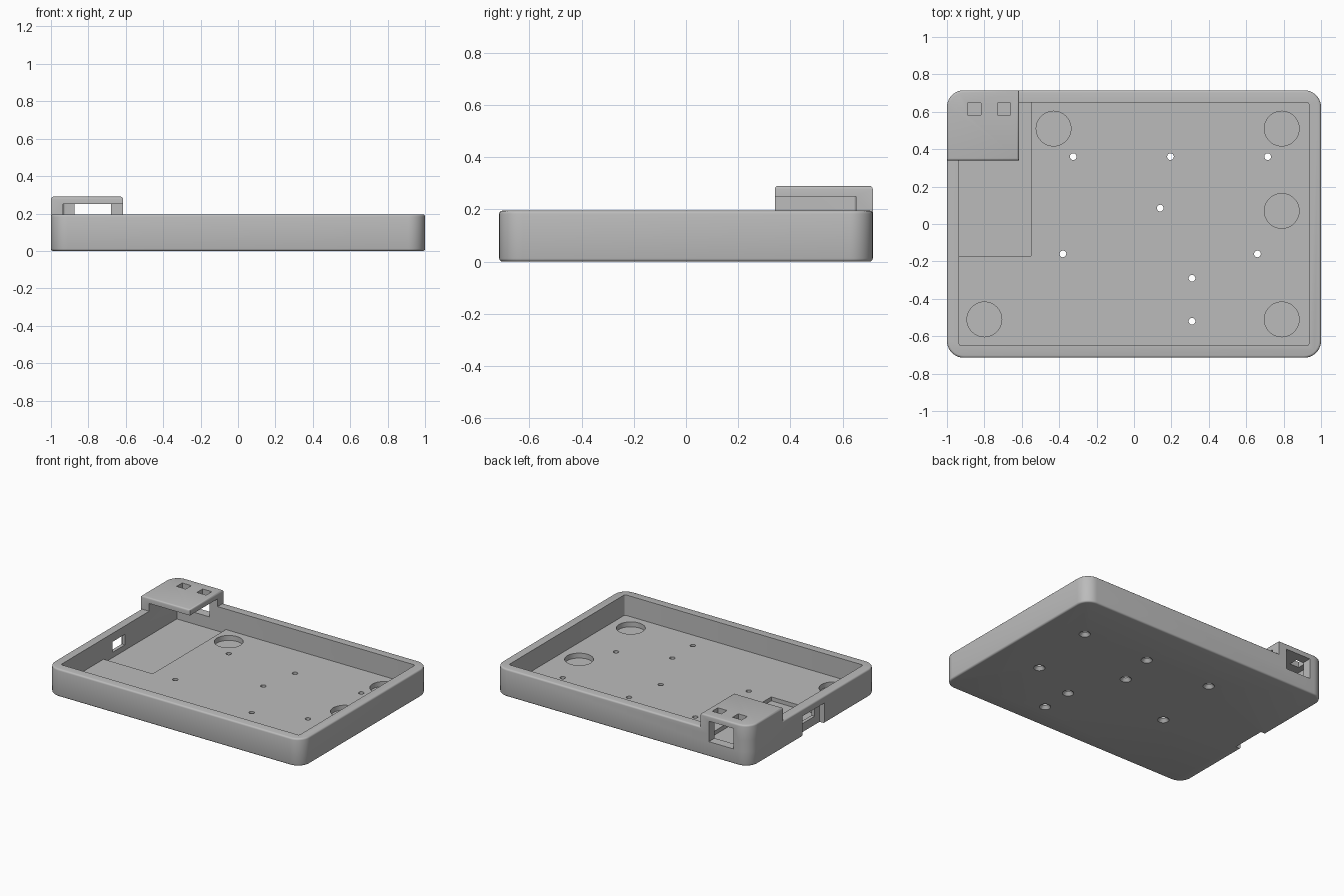
import bpy, bmesh, math

cube = bpy.data.objects.get("Cube")
if cube:
    bpy.data.objects.remove(cube)

grey = bpy.data.materials.new("mid_grey")
grey.use_nodes = True
COLOUR = (0.5, 0.5, 0.5, 1)
grey.diffuse_color = COLOUR
grey.node_tree.nodes["Principled BSDF"].inputs["Base Color"].default_value = COLOUR

X, Y, WALL, RIM, FLOOR, TOP = 1.0, 0.715, 0.065, 0.195, 0.05, 0.29


def outline(x0, x1, y0, y1, radii, steps=10):
    """Counter-clockwise rectangle with a radius for each corner."""
    corners = [(x0, y0, 1, 1), (x1, y0, -1, 1), (x1, y1, -1, -1), (x0, y1, 1, -1)]
    points = []
    for i, ((x, y, sx, sy), r) in enumerate(zip(corners, radii)):
        if r == 0:
            points.append((x, y))
            continue
        for k in range(steps + 1):
            a = math.pi * (1 + i / 2 + k / steps / 2)
            points.append((x + sx * r + r * math.cos(a), y + sy * r + r * math.sin(a)))
    return points


def make_object(name, bm):
    bmesh.ops.recalc_face_normals(bm, faces=bm.faces)
    mesh = bpy.data.meshes.new(name)
    bm.to_mesh(mesh)
    bm.free()
    mesh.materials.append(grey)
    obj = bpy.data.objects.new(name, mesh)
    bpy.context.scene.collection.objects.link(obj)
    return obj


def prism(name, points, z0, z1, bevel_levels=(), width=0.012):
    """Extruded outline, with rounded rims at the chosen heights."""
    bm = bmesh.new()
    base = bm.faces.new([bm.verts.new((x, y, z0)) for x, y in points])
    moved = bmesh.ops.extrude_face_region(bm, geom=[base])["geom"]
    for v in moved:
        if isinstance(v, bmesh.types.BMVert):
            v.co.z = z1
    rims = [e for e in bm.edges
            if any(all(abs(v.co.z - z) < 1e-5 for v in e.verts) for z in bevel_levels)]
    if rims:
        bmesh.ops.bevel(bm, geom=rims, offset=width, segments=3, profile=0.5, affect='EDGES')
    return make_object(name, bm)


def box(name, x0, x1, y0, y1, z0, z1):
    return prism(name, outline(x0, x1, y0, y1, (0, 0, 0, 0)), z0, z1)


def cones(name, centres, r0, r1, z0, z1, sides):
    bm = bmesh.new()
    for x, y in centres:
        made = bmesh.ops.create_cone(bm, cap_ends=True, segments=sides,
                                     radius1=r0, radius2=r1, depth=z1 - z0)
        bmesh.ops.translate(bm, verts=made["verts"], vec=(x, y, (z0 + z1) / 2))
    return make_object(name, bm)


# Solid tray body and raised corner hood
tray = prism("tray", outline(-X, X, -Y, Y, (0.09,) * 4), 0, RIM, (0, RIM))
hood = prism("hood", outline(-X, -0.615, 0.34, Y, (0, 0, 0, 0.09)), 0.1, TOP, (TOP,))

# Main cavity also hollows the hood; the shallow pocket lies below it
inx, iny = X - WALL, Y - WALL
cutters = [
    prism("cavity", outline(-inx, inx, -iny, iny, (0.012,) * 4, 4), FLOOR, 0.25),
    box("pocket", -inx, -0.55, -0.17, iny, 0.022, 0.12),
    box("back_window", -0.875, -0.68, 0.6, 0.8, 0.105, 0.2499),
    box("side_recess", -1.1, -0.96, -0.125, 0.125, -0.1, 0.145),
    box("side_window", -1.1, -0.9, -0.07, 0.07, 0.06, 0.135),
]
for x in (-0.855, -0.695):
    cutters.append(box("hood_hole", x - 0.036, x + 0.036, 0.584, 0.648, 0.2, 0.4))

# Round floor recesses
rounds = [(-0.43, 0.51), (0.79, 0.51), (0.79, 0.07), (-0.8, -0.51), (0.79, -0.51)]
cutters.append(cones("round_recess", rounds, 0.093, 0.093, 0.015, 0.1, 48))

# Screw holes, countersunk from below
screws = [(-0.325, 0.36), (0.195, 0.36), (0.715, 0.36), (0.14, 0.085),
          (-0.38, -0.16), (0.66, -0.16), (0.31, -0.29), (0.31, -0.52)]
cutters.append(cones("screw_hole", screws, 0.018, 0.018, -0.1, 0.1, 20))
cutters.append(cones("countersink", screws, 0.05, 0.015, -0.015, 0.025, 24))

# Join the hood, cut the openings, and keep the finished mesh
for tool, operation in [(hood, 'UNION')] + [(c, 'DIFFERENCE') for c in cutters]:
    tool.hide_render = True
    mod = tray.modifiers.new(tool.name, 'BOOLEAN')
    mod.operation, mod.object, mod.solver = operation, tool, 'EXACT'
bpy.context.view_layer.update()
graph = bpy.context.evaluated_depsgraph_get()
finished = bpy.data.meshes.new_from_object(tray.evaluated_get(graph))
tray.modifiers.clear()
tray.data = finished
for tool in [hood] + cutters:
    bpy.data.objects.remove(tool)

bpy.ops.object.select_all(action='DESELECT')
tray.select_set(True)
bpy.context.view_layer.objects.active = tray
bpy.ops.object.shade_smooth_by_angle(angle=math.radians(35))
